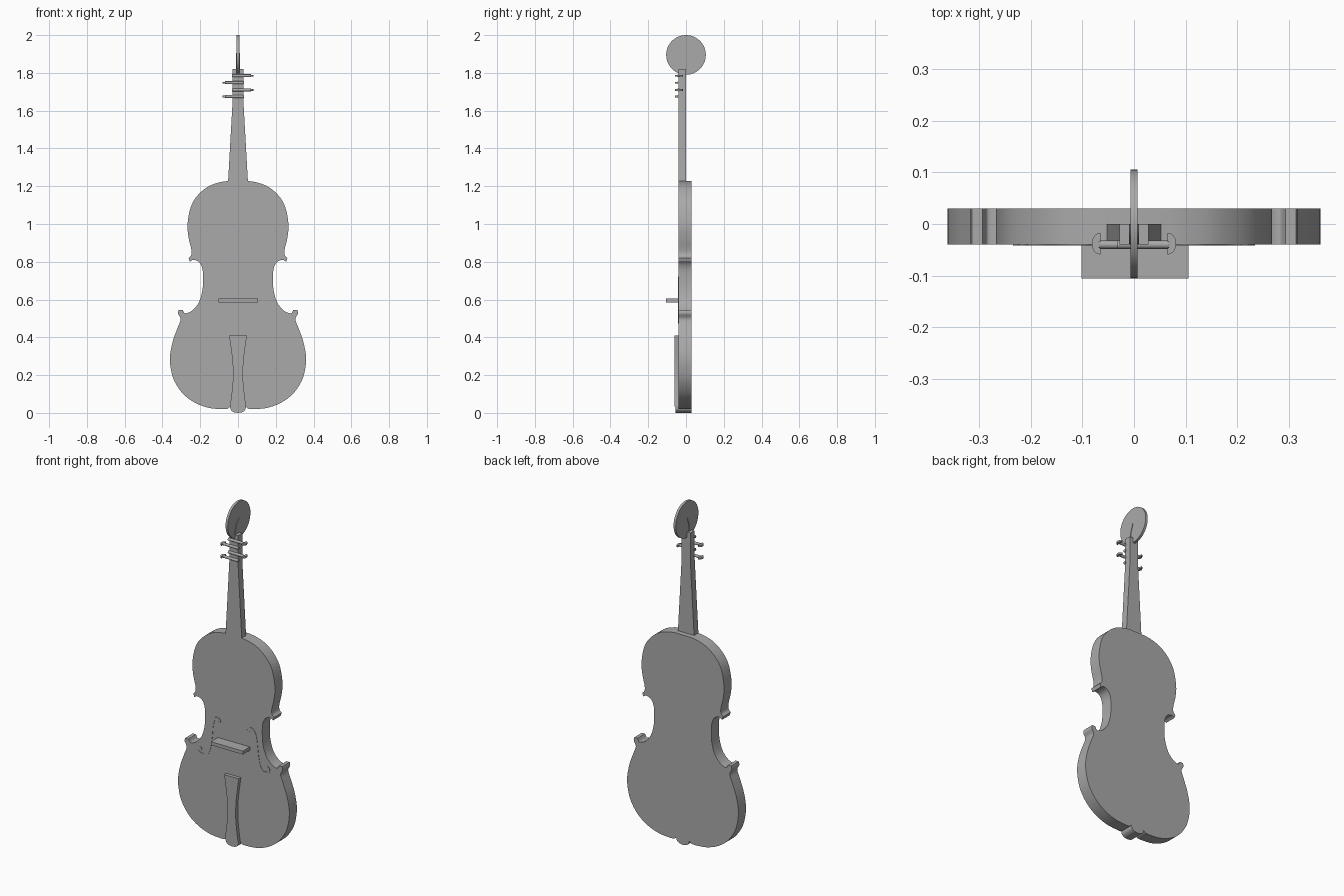
import bpy, bmesh, math
from mathutils import Vector

cube = bpy.data.objects.get("Cube")
if cube:
    bpy.data.objects.remove(cube, do_unlink=True)

grey = bpy.data.materials.new("plain grey")
grey.use_nodes = True
colour = (0.4, 0.4, 0.4, 1)
grey.diffuse_color = colour
grey.node_tree.nodes["Principled BSDF"].inputs["Base Color"].default_value = colour


def smooth(points, steps=5):
    """Catmull-Rom curve through the points."""
    p = [Vector(q) for q in points]
    p = [2 * p[0] - p[1]] + p + [2 * p[-1] - p[-2]]
    out = []
    for a, b, c, d in zip(p, p[1:], p[2:], p[3:]):
        for i in range(steps):
            t = i / steps
            out.append(0.5 * (2 * b + (c - a) * t + (2 * a - 5 * b + 4 * c - d) * t * t
                              + (3 * b - a - 3 * c + d) * t ** 3))
    return out + [p[-2]]


def mirrored(half):
    """Close a right-hand outline with its mirror image."""
    return list(half) + [Vector((-p[0], p[1])) for p in reversed(half) if abs(p[0]) > 1e-5]


def prism(name, outline, low, high, axis="y"):
    """Extrude an outline along y (points are x, z) or x (points are y, z)."""
    def place(p, d):
        return {"x": (d, p[0], p[1]), "y": (p[0], d, p[1]), "z": (p[0], p[1], d)}[axis]
    bm = bmesh.new()
    face = bm.faces.new([bm.verts.new(place(p, low)) for p in outline])
    ext = bmesh.ops.extrude_face_region(bm, geom=[face])
    move = Vector(place((0, 0), high - low))
    bmesh.ops.translate(bm, vec=move, verts=[v for v in ext["geom"] if isinstance(v, bmesh.types.BMVert)])
    bmesh.ops.recalc_face_normals(bm, faces=bm.faces)
    mesh = bpy.data.meshes.new(name)
    bm.to_mesh(mesh)
    bm.free()
    obj = bpy.data.objects.new(name, mesh)
    bpy.context.collection.objects.link(obj)
    mesh.materials.append(grey)
    bpy.ops.object.select_all(action="DESELECT")
    obj.select_set(True)
    bpy.context.view_layer.objects.active = obj
    bpy.ops.object.shade_smooth_by_angle(angle=math.radians(25))
    return obj


def arc(cx, cy, r, start=0, end=360, n=48):
    last = n if end - start == 360 else n - 1
    return [(cx + r * math.cos(math.radians(start + (end - start) * i / last)),
             cy + r * math.sin(math.radians(start + (end - start) * i / last))) for i in range(n)]


# Body: upper bout, corner, waist, corner, lower bout
upper = smooth([(0.05, 1.228), (0.1, 1.22), (0.16, 1.197), (0.215, 1.15), (0.25, 1.09),
                (0.267, 1.0), (0.262, 0.93), (0.247, 0.865), (0.248, 0.835), (0.262, 0.82)])
waist = smooth([(0.255, 0.8), (0.235, 0.81), (0.205, 0.797), (0.188, 0.76), (0.185, 0.7),
                (0.19, 0.64), (0.21, 0.58), (0.245, 0.54), (0.28, 0.527), (0.293, 0.545)])
lower = smooth([(0.314, 0.545), (0.317, 0.525), (0.304, 0.495), (0.32, 0.45), (0.345, 0.38),
                (0.36, 0.3), (0.355, 0.23), (0.335, 0.165), (0.29, 0.1), (0.23, 0.055),
                (0.16, 0.028), (0.09, 0.02), (0.055, 0.022), (0.042, 0.035)])
prism("body", mirrored(upper + waist + lower), -0.04, 0.03)

# Tailpiece and end button
tail = smooth([(0.047, 0.41), (0.04, 0.36), (0.029, 0.27), (0.027, 0.18), (0.034, 0.1), (0.043, 0.035)])
prism("tailpiece", mirrored(tail), -0.06, -0.038)
button = smooth([(0.043, 0.036), (0.038, 0.016), (0.022, 0.004), (0, 0)])
prism("end_button", mirrored(button), -0.055, 0.03)

# Bridge
prism("bridge", [(-0.102, 0.585), (0.105, 0.585), (0.105, 0.605), (-0.102, 0.605)], -0.105, -0.035)

# Neck and peg box
prism("neck", mirrored([(0.053, 1.215), (0.028, 1.66), (0.028, 1.82)]), -0.04, 0.0)

# Scroll disc and its curl
prism("scroll_disc", arc(0, 1.895, 0.105), -0.007, 0.007, "x")
curl = smooth([(-0.04, 1.81), (-0.036, 1.85), (-0.024, 1.885), (0, 1.905)])
curl += smooth([(-0.005, 1.885), (-0.014, 1.86), (-0.016, 1.835), (-0.008, 1.81)])
prism("scroll_curl", curl, -0.01, 0.01, "x")

# Tuning pegs, alternating sides
for i, z in enumerate((1.675, 1.71, 1.748, 1.785)):
    side = 1 if i % 2 else -1
    inner, outer = sorted((-0.033 * side, 0.068 * side))
    prism(f"peg_shaft_{i + 1}", arc(-0.04, z, 0.008, n=16), inner, outer, "x")
    head = [(side * (0.065 + (x * 0.8)), y) for x, y in arc(0, -0.038, 0.021, -90, 90, 14)]
    prism(f"peg_head_{i + 1}", head, z - 0.005, z + 0.005, "z")

# Sound holes: thin tapered ribbons with a dot at each end
path = smooth([(0.09, 0.69), (0.086, 0.705), (0.102, 0.716), (0.126, 0.706), (0.14, 0.67),
               (0.147, 0.61), (0.155, 0.55), (0.168, 0.503), (0.193, 0.481), (0.221, 0.486),
               (0.231, 0.505), (0.222, 0.52)], 6)
left_edge, right_edge = [], []
for i, p in enumerate(path):
    along = path[min(i + 1, len(path) - 1)] - path[max(i - 1, 0)]
    across = Vector((-along.y, along.x)).normalized()
    width = 0.003 + 0.008 * math.sin(math.pi * i / (len(path) - 1)) ** 2
    left_edge.append(p + across * width)
    right_edge.append(p - across * width)
ribbon = left_edge + right_edge[::-1]
for word, side in (("left", 1), ("right", -1)):
    def flip(pts):
        return [(side * p[0], p[1]) for p in pts]
    prism(f"sound_hole_{word}", flip(ribbon), -0.042, -0.039)
    prism(f"sound_hole_{word}_top_dot", flip(arc(0.097, 0.689, 0.01, n=20)), -0.042, -0.039)
    prism(f"sound_hole_{word}_bottom_dot", flip(arc(0.217, 0.509, 0.012, n=20)), -0.042, -0.039)
